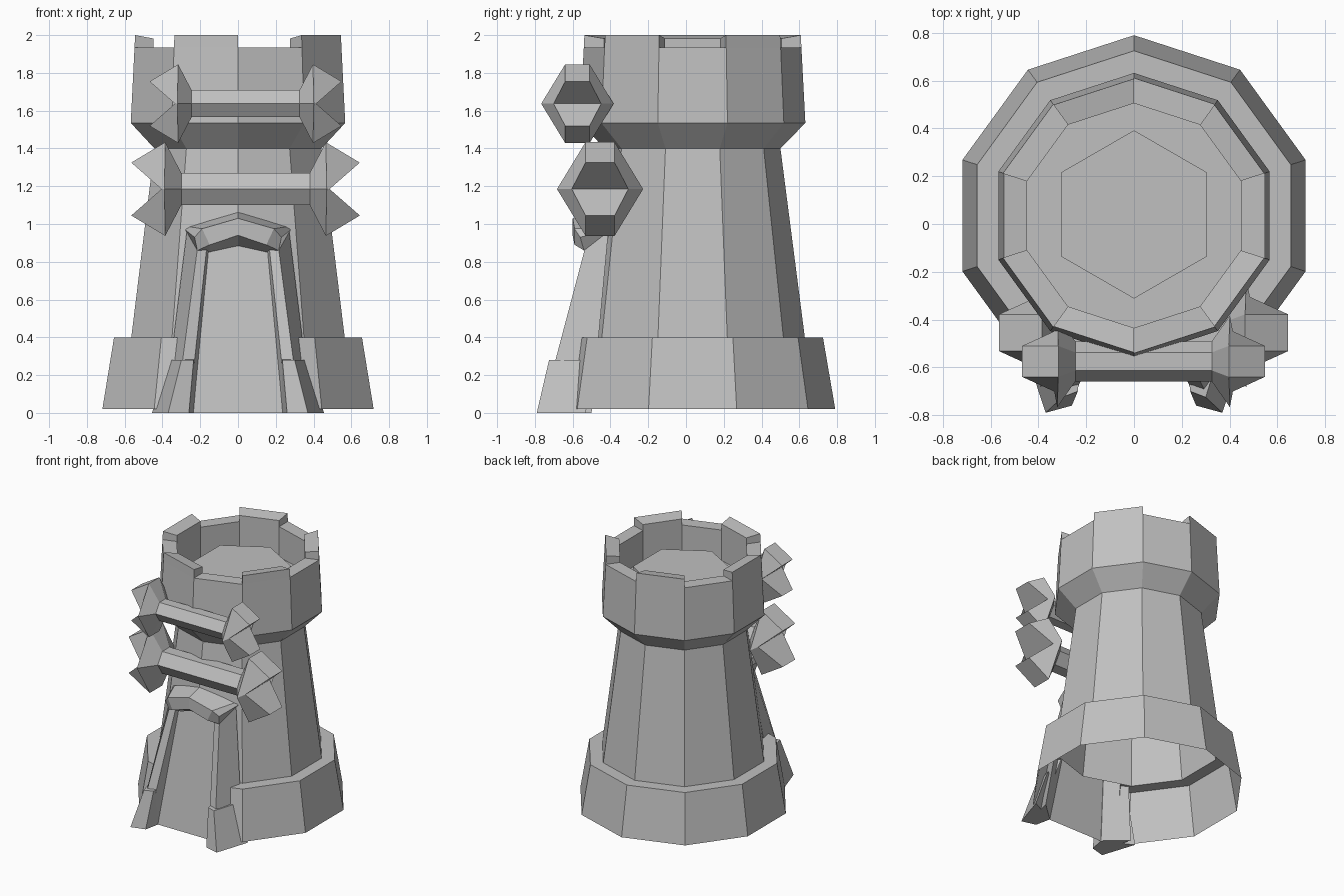
import bpy
import bmesh
from math import sin, cos, radians
from mathutils import Vector

cube = bpy.data.objects.get("Cube")
if cube:
    bpy.data.objects.remove(cube, do_unlink=True)

stone = bpy.data.materials.new("grey stone")
stone.use_nodes = True
colour = (0.53, 0.53, 0.53, 1)
stone.diffuse_color = colour
stone.node_tree.nodes["Principled BSDF"].inputs["Base Color"].default_value = colour

CENTRE_Y = 0.035
SIDES = 10


def finish(name, bm):
    """Turn a bmesh into a flat shaded stone object."""
    bmesh.ops.recalc_face_normals(bm, faces=bm.faces)
    mesh = bpy.data.meshes.new(name)
    bm.to_mesh(mesh)
    bm.free()
    mesh.materials.append(stone)
    obj = bpy.data.objects.new(name, mesh)
    bpy.context.scene.collection.objects.link(obj)
    return obj


def loft(name, loops, wrap=True, start=None, end=None):
    """Join matching loops of points; start and end list the cap polygons."""
    bm = bmesh.new()
    rows = [[bm.verts.new(p) for p in loop] for loop in loops]
    n = len(rows[0])
    for a, b in zip(rows, rows[1:]):
        for i in range(n if wrap else n - 1):
            j = (i + 1) % n
            bm.faces.new((a[i], a[j], b[j], b[i]))
    for row, caps in ((rows[0], start), (rows[-1], end)):
        for cap in caps or []:
            bm.faces.new([row[i] for i in cap])
    return finish(name, bm)


def mirrored(loop):
    return [(-x, y, z) for x, y, z in loop]


def rim(k, radius, z):
    """Point on the tower's ten sided outline; k = 0 is the back, k = 5 the front."""
    a = radians(90 + 36 * k)
    return Vector((radius * cos(a), CENTRE_Y + radius * sin(a), z))


# Tower wall, flared top, parapet and sunken floor
profile = [(0.594, 0.4), (0.465, 1.4), (0.597, 1.535),
           (0.576, 1.935), (0.47, 1.935), (0.47, 1.7)]
loft("tower", [[rim(k, r, z) for k in range(SIDES)] for r, z in profile],
     end=[range(SIDES)])

# Merlons on every second side
for k in range(0, SIDES, 2):
    loft("merlon", [
        [rim(k, 0.576, 1.935), rim(k + 1, 0.576, 1.935),
         rim(k + 1, 0.47, 1.935), rim(k, 0.47, 1.935)],
        [rim(k, 0.573, 2.0), rim(k + 1, 0.573, 2.0),
         rim(k + 1, 0.47, 1.982), rim(k, 0.47, 1.982)]],
        end=[range(4)])

# Raised six sided roof platform
loft("roof_platform", [
    [(0.352 * sin(radians(60 * i)), 0.04 + 0.352 * cos(radians(60 * i)), z)
     for i in range(6)] for z in (1.7, 1.82)], end=[range(6)])

# Base ring, open at the front for the doorway
ring_profile = [(0.755, 0.02), (0.69, 0.4), (0.594, 0.4)]
columns = [[rim(k, r, z) for r, z in ring_profile] for k in range(-4, 5)]
columns.insert(0, [rim(-4, r, z).lerp(rim(-5, r, z), 0.22) for r, z in ring_profile])
columns.append([rim(4, r, z).lerp(rim(5, r, z), 0.22) for r, z in ring_profile])
loft("base_ring", columns, wrap=False, start=[range(3)], end=[range(3)])

# Sloping door with a pointed top
loft("door", [
    [(-0.24, -0.645, 0), (0, -0.645, 0), (0.24, -0.645, 0)],
    [(-0.16, -0.505, 0.85), (0, -0.5, 0.885), (0.16, -0.505, 0.85)]], wrap=False)

# Leaning door posts and their footings
post = [
    [(0.235, -0.64, 0), (0.26, -0.74, 0), (0.33, -0.765, 0), (0.39, -0.5, 0)],
    [(0.15, -0.49, 0.88), (0.165, -0.525, 0.88), (0.215, -0.535, 0.87), (0.27, -0.41, 0.97)]]
footing = [
    [(0.235, -0.645, 0), (0.26, -0.76, 0), (0.37, -0.79, 0), (0.455, -0.53, 0)],
    [(0.225, -0.6, 0.285), (0.235, -0.7, 0.28), (0.3, -0.725, 0.28), (0.37, -0.5, 0.28)]]
for side, flip in (("left", False), ("right", True)):
    for part, loops in (("door_post", post), ("footing", footing)):
        loft(side + "_" + part, [mirrored(l) if flip else l for l in loops],
             start=[range(4)], end=[range(4)])

# Arched hood above the door
crown = [(0, -0.46, 1.065), (0, -0.6, 1.03), (0, -0.6, 0.94), (0, -0.49, 0.88)]
shoulder = [(0.255, -0.41, 0.985), (0.19, -0.59, 0.975), (0.15, -0.59, 0.89), (0.15, -0.49, 0.85)]
tail = [(0.28, -0.39, 0.97), (0.23, -0.56, 0.93), (0.215, -0.54, 0.86), (0.17, -0.47, 0.84)]
loft("door_hood", [mirrored(tail), mirrored(shoulder), crown, shoulder, tail],
     start=[range(4)], end=[range(4)])


def hexagon(x_pair, x_mid, y_pair, y_mid, z):
    """Six sided section: top pair, back corner, bottom pair, front corner."""
    return [(x_pair, -y_pair, z), (x_pair, y_pair, z), (x_mid, y_mid, 0),
            (x_pair, y_pair, -z), (x_pair, -y_pair, -z), (x_mid, -y_mid, 0)]


# Bone shaped beams with notched ends
bar_end = hexagon(0.34, 0.34, 0.045, 0.1, 0.085)
knob = hexagon(0.425, 0.43, 0.077, 0.228, 0.248)
tip = hexagon(0.605, 0.445, 0.077, 0.15, 0.14)
notch = [(0, 1, 2, 5), (5, 2, 3, 4)]
half = [bar_end, knob, tip]
bone = [mirrored(l) for l in reversed(half)] + half
for name, scale, place in (("lower_beam", 1.0, (0.04, -0.455, 1.185)),
                           ("upper_beam", 0.84, (0.04, -0.575, 1.637))):
    loops = [[Vector(p) * scale + Vector(place) for p in loop] for loop in bone]
    loft(name, loops, start=notch, end=notch)
